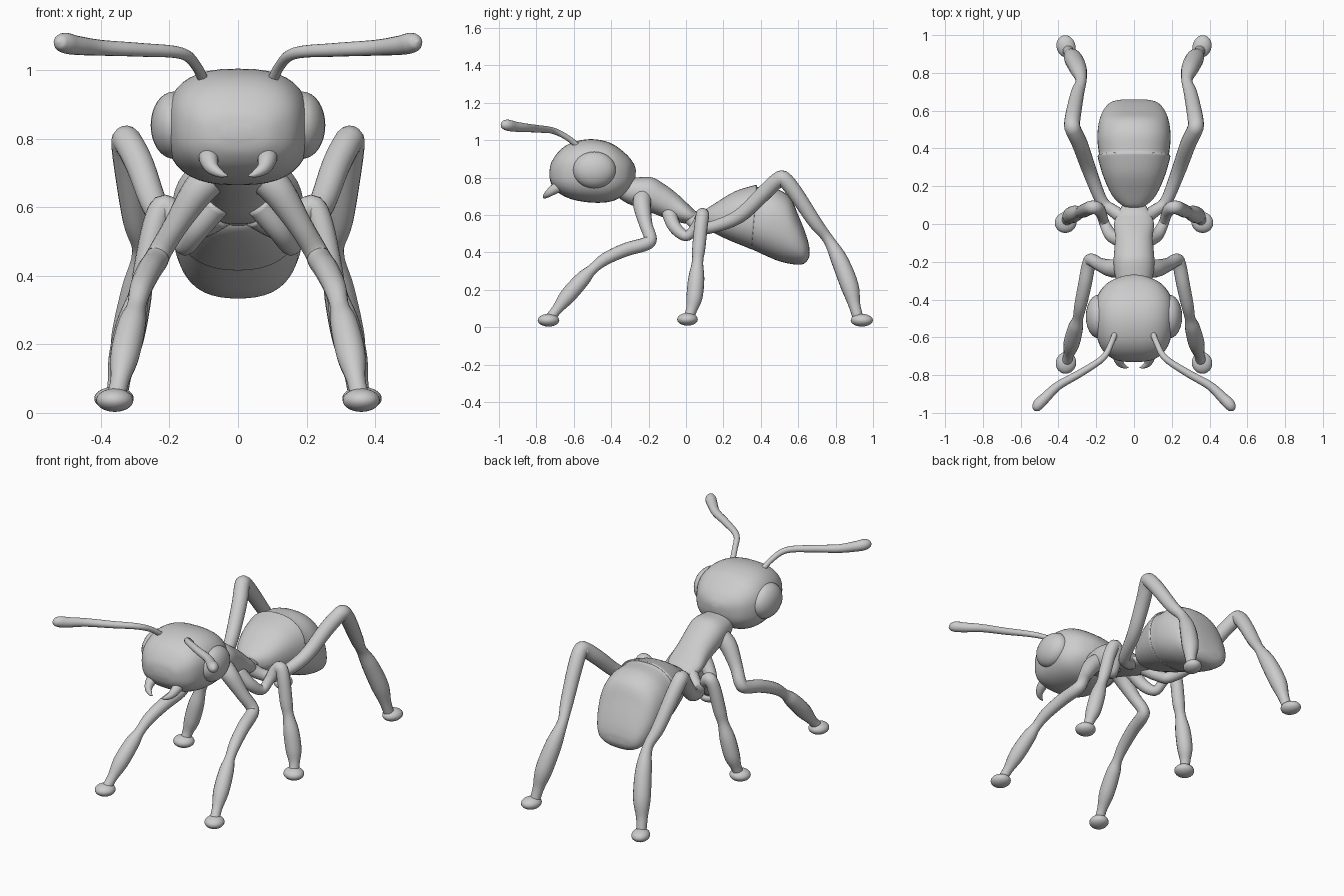
import bpy, math
from mathutils import Vector


def smooth_path(keys, steps):
    """Catmull-Rom interpolation through rows of numbers."""
    out = []
    n = len(keys)
    for i in range(n - 1):
        p0, p1, p2, p3 = (keys[max(0, min(n - 1, i + k))] for k in (-1, 0, 1, 2))
        for s in range(steps):
            t = s / steps
            out.append([0.5 * (2 * b + (c - a) * t + (2 * a - 5 * b + 4 * c - d) * t * t
                               + (3 * b - a - 3 * c + d) * t ** 3)
                        for a, b, c, d in zip(p0, p1, p2, p3)])
    out.append(list(keys[-1]))
    return out


def make_mesh(name, rings, mirror=False):
    n = len(rings[0])
    verts = [v for r in rings for v in r]
    faces = [(i * n + j, i * n + (j + 1) % n, (i + 1) * n + (j + 1) % n, (i + 1) * n + j)
             for i in range(len(rings) - 1) for j in range(n)]
    faces += [tuple(range(n))[::-1], tuple(range(len(verts) - n, len(verts)))]
    me = bpy.data.meshes.new(name)
    me.from_pydata(verts, [], faces)
    me.polygons.foreach_set("use_smooth", [True] * len(me.polygons))
    ob = bpy.data.objects.new(name, me)
    bpy.context.collection.objects.link(ob)
    if mirror:
        ob.modifiers.new("Mirror", 'MIRROR')
    return ob


def body(name, keys, power=2.0, steps=5, sides=40):
    """Loft of superellipses; key = y_top, z_top, y_bottom, z_bottom, half_width."""
    rings = []
    for yt, zt, yb, zb, w in smooth_path(keys, steps):
        c = Vector((0, (yt + yb) / 2, (zt + zb) / 2))
        up = Vector((0, (yt - yb) / 2, (zt - zb) / 2))
        ring = []
        for j in range(sides):
            a = 2 * math.pi * j / sides
            ca, sa = math.cos(a), math.sin(a)
            px = math.copysign(abs(ca) ** (2 / power), ca) * w
            pz = math.copysign(abs(sa) ** (2 / power), sa)
            ring.append(c + up * pz + Vector((px, 0, 0)))
        rings.append(ring)
    return make_mesh(name, rings)


def limb(name, keys, steps=5, sides=16):
    """Mirrored tube; key = x, y, z, radius."""
    path = smooth_path(keys, steps)
    pts = [Vector(p[:3]) for p in path]
    rings, u = [], Vector((0.9, 0.3, 0.3))
    for i, p in enumerate(pts):
        t = (pts[min(i + 1, len(pts) - 1)] - pts[max(i - 1, 0)]).normalized()
        u = (u - t * u.dot(t)).normalized()
        v = t.cross(u)
        r = max(path[i][3], 0.001)
        rings.append([p + (u * math.cos(a) + v * math.sin(a)) * r
                      for a in (2 * math.pi * j / sides for j in range(sides))])
    return make_mesh(name, rings, True)


def ellipsoid(name, centre, size, turn=0.0):
    """Mirrored ellipsoid, turned about z."""
    rings = []
    for i in range(17):
        a = math.pi * min(max(i / 16, 0.002), 0.998)
        ring = []
        for j in range(24):
            b = 2 * math.pi * j / 24
            q = Vector((size[0] * math.sin(a) * math.cos(b), size[1] * math.sin(a) * math.sin(b),
                        -size[2] * math.cos(a)))
            ring.append(Vector(centre) + Vector((q.x * math.cos(turn) - q.y * math.sin(turn),
                                                 q.x * math.sin(turn) + q.y * math.cos(turn), q.z)))
        rings.append(ring)
    return make_mesh(name, rings, True)


# Head
body("head", [(-.73, .835, -.73, .80, .04), (-.718, .885, -.715, .755, .105),
              (-.67, .95, -.67, .71, .165), (-.60, .99, -.59, .678, .197),
              (-.50, 1.005, -.48, .665, .21), (-.40, .983, -.39, .675, .20),
              (-.32, .925, -.32, .715, .15), (-.28, .875, -.285, .76, .08),
              (-.268, .84, -.27, .80, .02)], 2.6)

# Eyes
ellipsoid("eyes", (.188, -.49, .84), (.067, .115, .098))

# Mandibles
limb("mandibles", [(.085, -.65, .765, .03), (.085, -.70, .74, .028), (.075, -.735, .715, .02),
                   (.05, -.755, .698, .011), (.03, -.76, .692, .002)])

# Antennae
limb("antennae", [(.095, -.565, .955, .016), (.12, -.63, 1.01, .015), (.165, -.71, 1.05, .017),
                  (.285, -.79, 1.06, .02), (.40, -.855, 1.066, .023), (.47, -.92, 1.073, .028),
                  (.505, -.955, 1.08, .03), (.52, -.98, 1.082, .02), (.524, -.99, 1.083, .002)])

# Thorax and waist
body("thorax", [(-.37, .79, -.37, .70, .06), (-.27, .80, -.32, .665, .095),
                (-.18, .80, -.24, .632, .108), (-.11, .76, -.16, .602, .104),
                (-.05, .715, -.09, .575, .10), (.02, .65, -.01, .555, .105),
                (.06, .615, .05, .55, .085), (.12, .60, .12, .545, .055),
                (.20, .60, .20, .54, .05)], 2.2)

# Abdomen, with a step where the first plate ends
body("abdomen", [(.085, .60, .085, .56, .03), (.10, .625, .10, .535, .065),
                 (.16, .665, .14, .508, .115), (.26, .725, .23, .465, .16),
                 (.36, .757, .33, .424, .19), (.378, .757, .348, .416, .19),
                 (.388, .748, .356, .415, .186), (.48, .74, .42, .385, .194),
                 (.555, .695, .50, .352, .188), (.60, .60, .575, .336, .17),
                 (.64, .50, .622, .336, .14), (.657, .44, .648, .355, .10),
                 (.66, .41, .66, .38, .04)], 2.3)

# Legs: paths from hip to ankle
limb("front_legs", [(.06, -.23, .70, .05), (.115, -.235, .65, .048), (.18, -.215, .55, .036),
                    (.225, -.19, .475, .034), (.24, -.215, .445, .036), (.26, -.32, .415, .036),
                    (.283, -.43, .365, .033), (.297, -.50, .31, .028), (.31, -.55, .26, .04),
                    (.33, -.63, .17, .043), (.345, -.69, .095, .028), (.355, -.725, .05, .028)])
limb("middle_legs", [(.06, -.09, .61, .04), (.12, -.06, .535, .035), (.155, 0, .487, .028),
                     (.17, .045, .525, .028), (.19, .08, .58, .034), (.22, .088, .60, .036),
                     (.245, .08, .54, .036), (.27, .068, .42, .035), (.288, .062, .35, .03),
                     (.312, .055, .26, .043), (.335, .045, .16, .043), (.35, .03, .095, .03),
                     (.357, .015, .05, .028)])
limb("back_legs", [(.05, .03, .58, .04), (.11, .07, .54, .033), (.17, .12, .53, .032),
                   (.235, .28, .59, .038), (.285, .42, .72, .042), (.318, .49, .785, .042),
                   (.328, .525, .79, .042), (.32, .59, .71, .041), (.30, .69, .56, .036),
                   (.28, .76, .47, .029), (.295, .82, .36, .045), (.322, .875, .22, .048),
                   (.34, .90, .12, .032), (.35, .92, .05, .028)])

# Feet
ellipsoid("front_feet", (.36, -.735, .037), (.054, .058, .034), .3)
ellipsoid("middle_feet", (.362, .008, .042), (.058, .055, .034), -.3)
ellipsoid("back_feet", (.36, .94, .037), (.05, .06, .034), -.3)
